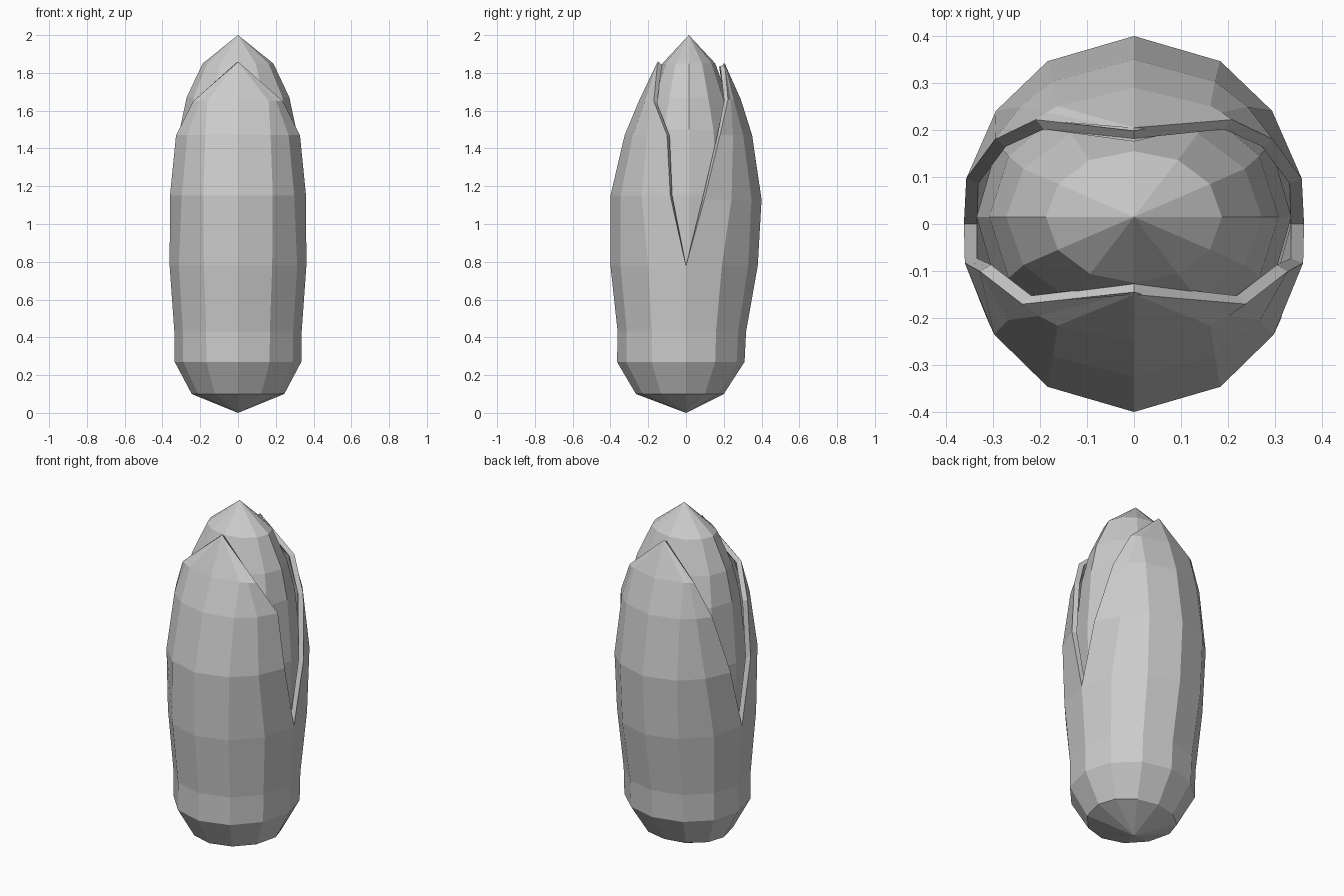
import bpy, bmesh
from math import sin, cos, radians, pi

if "Cube" in bpy.data.objects:
    bpy.data.objects.remove(bpy.data.objects["Cube"])


def finish(name, bm):
    bmesh.ops.remove_doubles(bm, verts=bm.verts, dist=0.0005)
    bmesh.ops.recalc_face_normals(bm, faces=bm.faces)
    me = bpy.data.meshes.new(name)
    bm.to_mesh(me)
    bm.free()
    ob = bpy.data.objects.new(name, me)
    bpy.context.collection.objects.link(ob)
    return ob


def skin(bm, rows, closed):
    # Bridge rows of points; coincident points become triangles
    grid = [[bm.verts.new(p) for p in r] for r in rows]
    for a, b in zip(grid, grid[1:]):
        n = len(a)
        for i in range(n if closed else n - 1):
            j = (i + 1) % n
            quad = [a[i], a[j], b[j], b[i]]
            pts = []
            for v in quad:
                if all((v.co - w.co).length > 1e-5 for w in pts):
                    pts.append(v)
            if len(pts) > 2:
                bm.faces.new(pts)


def leaf(bm, side, rows):
    # Half shell: each row is (z, x radius, y radius, edge angle)
    out = []
    for z, rx, ry, a0 in rows:
        h = [a0, max(30, (a0 + 60) / 2), max(60, a0)]
        angs = h + [90] + [180 - a for a in reversed(h)]
        out.append([(rx * cos(radians(a)), side * ry * sin(radians(a)), z) for a in angs])
    skin(bm, out, False)


# Husk: two pointed leaves joined below the side notches
bm = bmesh.new()
leaf(bm, -1, [(0, 0, 0, 0), (.10, .245, .265, 0), (.27, .335, .365, 0), (.43, .337, .362, 0),
              (.78, .362, .40, 0), (1.15, .368, .40, 12), (1.47, .345, .325, 18),
              (1.65, .325, .25, 43), (1.86, 0, .15, 90)])
leaf(bm, 1, [(0, 0, 0, 0), (.10, .245, .20, 0), (.27, .335, .31, 0), (.43, .337, .318, 0),
             (.78, .362, .38, 0), (1.13, .368, .40, 14), (1.47, .345, .35, 31),
             (1.66, .325, .29, 50), (1.85, 0, .205, 90)])
husk = finish("husk", bm)
mod = husk.modifiers.new("thickness", 'SOLIDIFY')
mod.thickness = .028
mod.offset = -1

# Core: faceted twelve-sided body with a pointed top
bm = bmesh.new()
core = [(.12, 0, 0), (.25, .20, .18), (.43, .285, .26), (.78, .325, .31), (1.15, .335, .31),
        (1.5, .308, .26), (1.67, .272, .205), (1.85, .187, .14), (2.0, 0, 0)]
skin(bm, [[(rx * cos(i * pi / 6), .015 + ry * sin(i * pi / 6), z) for i in range(12)]
          for z, rx, ry in core], True)
finish("core", bm)
